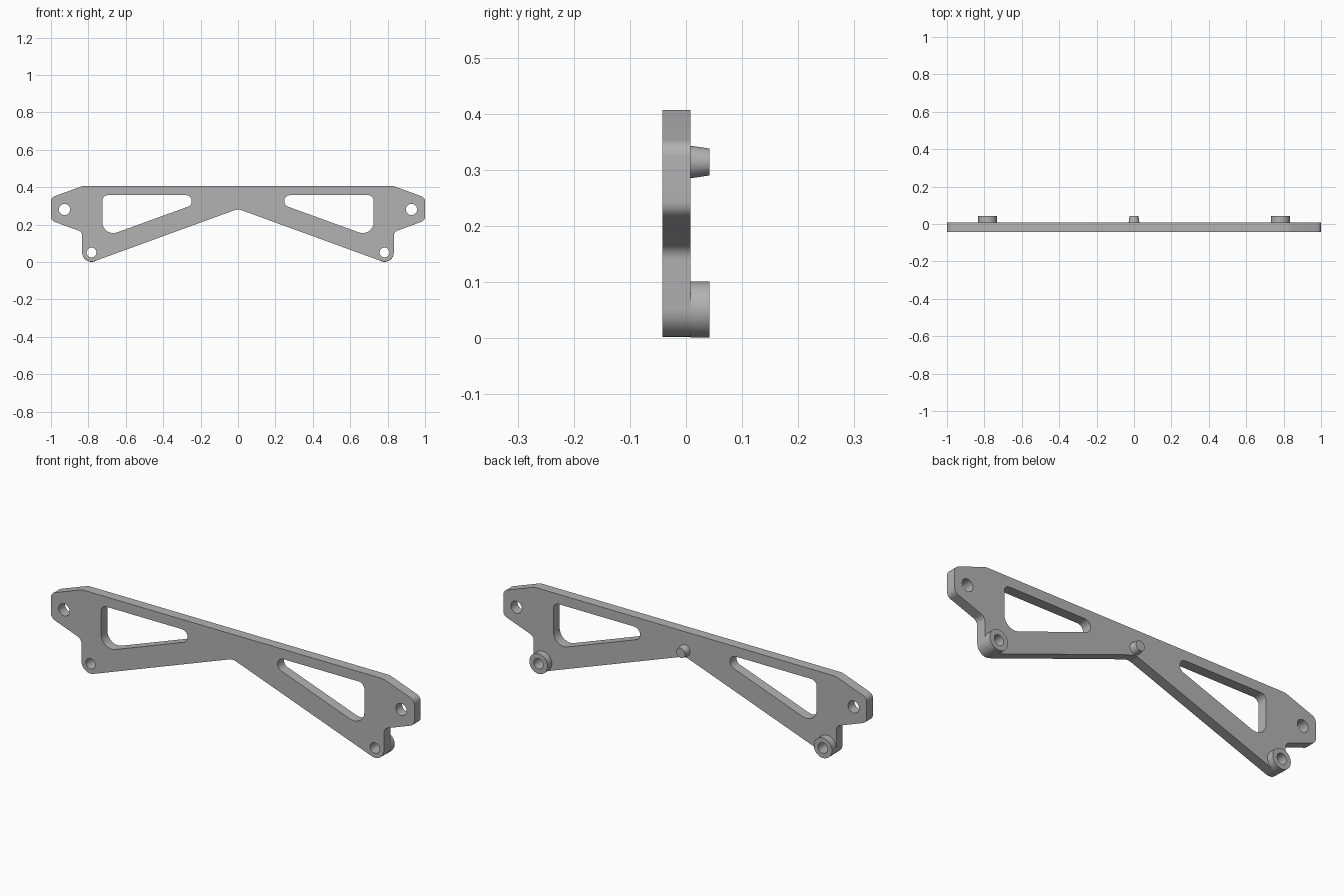
import bpy, bmesh, math
from mathutils import Vector, Matrix

cube = bpy.data.objects.get("Cube")
if cube:
    bpy.data.objects.remove(cube)

FRONT, BACK, TIP = -0.042, 0.008, 0.042   # depth of plate faces and boss ends

grey = bpy.data.materials.new("plain_grey")
grey.use_nodes = True
grey.diffuse_color = (0.45, 0.45, 0.45, 1)
grey.node_tree.nodes["Principled BSDF"].inputs["Base Color"].default_value = grey.diffuse_color


def rounded(corners, steps=8):
    """Closed outline from (x, z, radius) corners, each replaced by a tangent arc."""
    pts = []
    for i, (x, z, r) in enumerate(corners):
        p = Vector((x, z))
        a = (Vector(corners[i - 1][:2]) - p).normalized()
        b = (Vector(corners[(i + 1) % len(corners)][:2]) - p).normalized()
        half = a.angle(b) / 2
        centre = p + (a + b).normalized() * (r / math.sin(half))
        start = p + a * (r / math.tan(half)) - centre
        end = p + b * (r / math.tan(half)) - centre
        sweep = start.angle_signed(end)
        for k in range(steps + 1):
            t = -sweep * k / steps
            pts.append(centre + Matrix.Rotation(t, 2) @ start)
    return pts


def circle(x, z, r, n=40):
    return [Vector((x + r * math.cos(math.tau * i / n), z + r * math.sin(math.tau * i / n)))
            for i in range(n)]


def finish(name, mesh):
    mesh.materials.clear()
    mesh.materials.append(grey)
    ob = bpy.data.objects.new(name, mesh)
    bpy.context.collection.objects.link(ob)
    bpy.ops.object.select_all(action='DESELECT')
    ob.select_set(True)
    bpy.context.view_layer.objects.active = ob
    bpy.ops.object.shade_smooth_by_angle(angle=math.radians(30))
    return ob


def extruded(name, loops, y0, y1):
    """Flat shape with holes, extruded between two depths."""
    curve = bpy.data.curves.new(name, 'CURVE')
    curve.dimensions = '2D'
    curve.fill_mode = 'BOTH'
    curve.extrude = (y1 - y0) / 2
    for loop in loops:
        s = curve.splines.new('POLY')
        s.points.add(len(loop) - 1)
        for pt, co in zip(s.points, loop):
            pt.co = (co.x, co.y, 0, 1)
        s.use_cyclic_u = True
    temp = bpy.data.objects.new(name + "_curve", curve)
    bpy.context.collection.objects.link(temp)
    bpy.context.view_layer.update()
    deps = bpy.context.evaluated_depsgraph_get()
    mesh = bpy.data.meshes.new_from_object(temp.evaluated_get(deps))
    bpy.data.objects.remove(temp)
    mesh.transform(Matrix.Translation((0, (y0 + y1) / 2, 0)) @ Matrix.Rotation(math.pi / 2, 4, 'X'))
    bm = bmesh.new()
    bm.from_mesh(mesh)
    bmesh.ops.remove_doubles(bm, verts=bm.verts, dist=1e-5)
    bmesh.ops.recalc_face_normals(bm, faces=bm.faces)
    bm.to_mesh(mesh)
    bm.free()
    return finish(name, mesh)


# Plate outline: the half from the top corner down to the foot, then mirrored
slope = math.tan(math.radians(20))
apex = 0.284
side = [(0.83, 0.407, 0.05), (1.0, 0.345, 0.03), (1.0, 0.222, 0.03),
        (0.833, 0.161, 0.03), (0.833, apex - 0.833 * slope, 0.05)]
mirrored = [(-x, z, r) for x, z, r in reversed(side)]
outline = rounded(side + [(0, apex, 0.06)] + mirrored)

# Triangular windows and bolt holes
window = [(0.725, 0.358, 0.03), (0.725, 0.13, 0.058), (0.097, 0.358, 0.032)]
foot, ear = (0.783, 0.051), (0.928, 0.281)
loops = [outline]
for s in (1, -1):
    loops += [rounded([(s * x, z, r) for x, z, r in window]),
              circle(s * foot[0], foot[1], 0.026),
              circle(s * ear[0], ear[1], 0.03)]
extruded("brace_plate", loops, FRONT, BACK)

# Hollow bosses behind the feet
for s, label in ((1, "left"), (-1, "right")):
    extruded(label + "_boss", [circle(s * foot[0], foot[1], 0.05),
                               circle(s * foot[0], foot[1], 0.026)], BACK, TIP)

# Tapered locating pin at the centre of the back
bm = bmesh.new()
bmesh.ops.create_cone(bm, cap_ends=True, segments=40, radius1=0.029, radius2=0.024,
                      depth=TIP - BACK,
                      matrix=Matrix.Translation((0, (BACK + TIP) / 2, 0.314))
                      @ Matrix.Rotation(-math.pi / 2, 4, 'X'))
pin = bpy.data.meshes.new("locating_pin")
bm.to_mesh(pin)
bm.free()
finish("locating_pin", pin)
